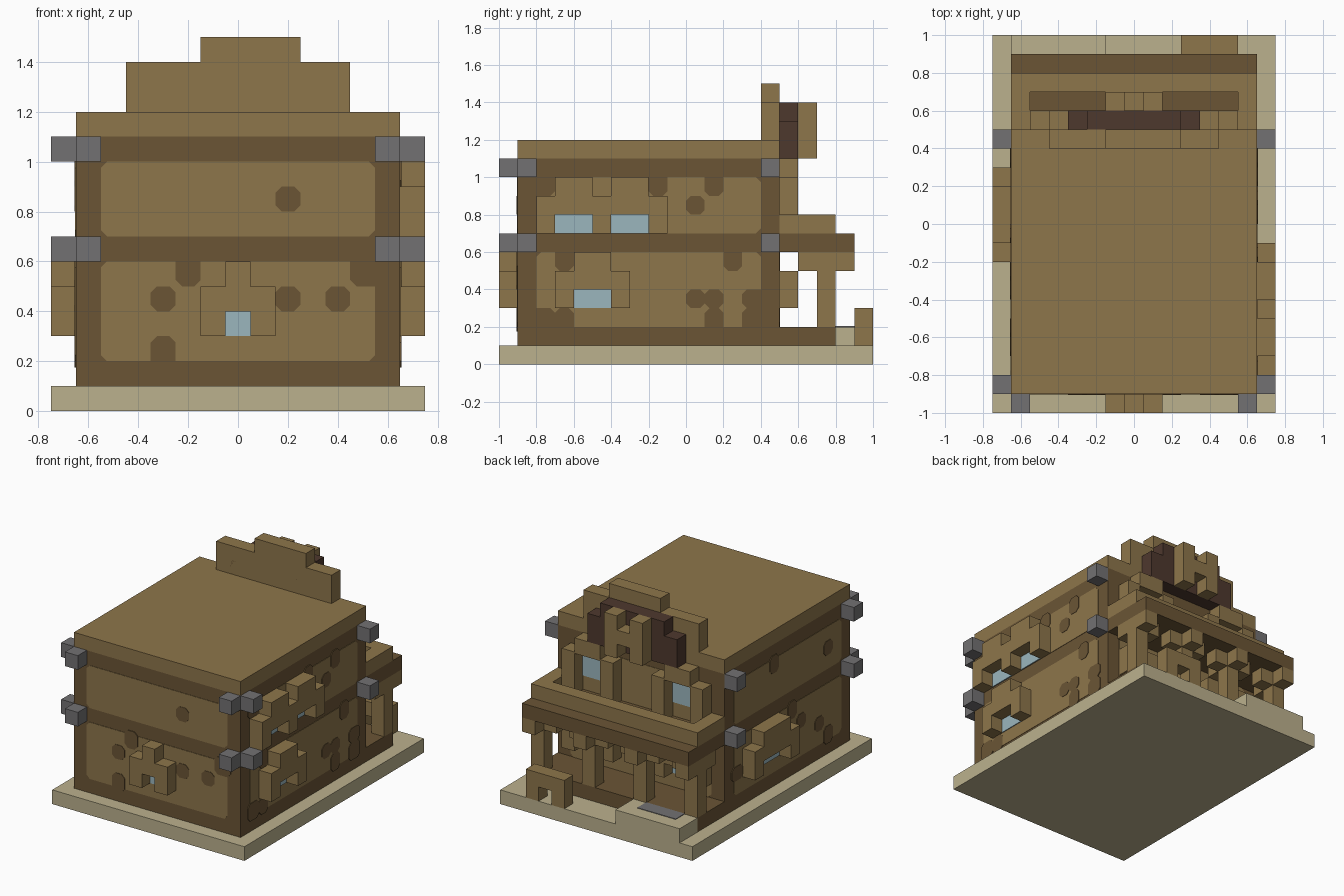
import bpy, bmesh
from mathutils import Vector

cube = bpy.data.objects.get("Cube")
if cube:
    bpy.data.objects.remove(cube)


def material(name, rgb):
    m = bpy.data.materials.new(name)
    m.use_nodes = True
    m.diffuse_color = (*rgb, 1)
    m.node_tree.nodes["Principled BSDF"].inputs["Base Color"].default_value = (*rgb, 1)
    return m


LIGHT = material("light wood", (.27, .18, .07))
DARK = material("dark wood", (.147, .091, .036))
SAND = material("sand", (.5, .44, .27))
GREY = material("grey metal", (.17, .165, .17))
GLASS = material("pale glass", (.33, .47, .515))
SIGN = material("sign brown", (.076, .04, .027))

# Each wall maps (along, outward, up) to model space
WALLS = {
    "front": lambda u, d, v: (u, -.9 - d, v),
    "back": lambda u, d, v: (u, .5 + d, v),
    "right": lambda u, d, v: (.65 + d, u, v),
    "left": lambda u, d, v: (-.65 - d, u, v),
}


def prism(name, wall, outline, d0, d1, mat):
    """Extrude an outline in the wall plane from depth d0 to d1."""
    pts = [p for i, p in enumerate(outline) if p != outline[i - 1]]
    bm = bmesh.new()
    at = WALLS[wall]
    base = bm.faces.new([bm.verts.new(at(u, d0, v)) for u, v in pts])
    shift = Vector(at(0, d1, 0)) - Vector(at(0, d0, 0))
    new = bmesh.ops.extrude_face_region(bm, geom=[base], use_keep_orig=True)["geom"]
    bmesh.ops.translate(bm, vec=shift, verts=[g for g in new if isinstance(g, bmesh.types.BMVert)])
    bmesh.ops.recalc_face_normals(bm, faces=bm.faces)
    me = bpy.data.meshes.new(name)
    bm.to_mesh(me)
    bm.free()
    me.materials.append(mat)
    ob = bpy.data.objects.new(name, me)
    bpy.context.collection.objects.link(ob)
    return ob


def rect(u0, u1, v0, v1, c=0):
    if not c:
        return [(u0, v0), (u1, v0), (u1, v1), (u0, v1)]
    return [(u0 + c, v0), (u1 - c, v0), (u1, v0 + c), (u1, v1 - c),
            (u1 - c, v1), (u0 + c, v1), (u0, v1 - c), (u0, v0 + c)]


def box(name, x, y, z, mat):
    return prism(name, "back", rect(*x, *z), y[0] - .5, y[1] - .5, mat)


def panel(wall, u0, u1, v0, v1, spots):
    """Light infill with dark rounded spots; spots on the rim join the frame."""
    prism(wall + "_wall_panel", wall, rect(u0, u1, v0, v1, .025), 0, .003, LIGHT)
    for u, v in spots:
        a, b, c, d = u, u + .1, v, v + .1
        a -= .025 * (a < u0 + .01)
        b += .025 * (b > u1 - .01)
        c -= .025 * (c < v0 + .01)
        d += .025 * (d > v1 - .01)
        prism(wall + "_wall_spot", wall, rect(a, b, c, d, .025), 0, .006, DARK)


def arch(wall, u0, u1, gaps, z0, opening, shoulder, top, sill=None):
    """Raised window surround with glass in each gap."""
    pts = [(u0, z0)]
    for a, b in gaps:
        pts += [(a, z0), (a, opening), (b, opening), (b, z0)]
    pts += [(u1, z0), (u1, shoulder)]
    for a, b in reversed(gaps):
        pts += [(b, shoulder), (b, top), (a, top), (a, shoulder)]
    pts += [(u0, shoulder)]
    prism(wall + "_window_surround", wall, pts, 0, .1, LIGHT)
    for a, b in gaps:
        prism(wall + "_window_glass", wall, rect(a, b, sill or z0, opening), 0, .009, GLASS)


# Ground, body and roof
box("ground", (-.75, .75), (-1, 1), (0, .1), SAND)
box("body", (-.65, .65), (-.9, .5), (.1, 1.1), DARK)
box("roof", (-.65, .65), (-.9, .5), (1.1, 1.2), LIGHT)
prism("parapet", "back", [(-.45, 1.2), (.45, 1.2), (.45, 1.4), (.25, 1.4), (.25, 1.5),
                          (-.15, 1.5), (-.15, 1.4), (-.45, 1.4)], -.1, 0, LIGHT)
for u in (-.35, .15):
    prism("parapet_spot", "front", rect(u, u + .1, 1.19, 1.3, .025), -1.306, -1.3, DARK)

# Wall panels
panel("front", -.55, .55, .2, .6, [(-.25, .5), (-.35, .4), (.15, .4), (.35, .4), (.45, .5), (-.35, .2)])
panel("front", -.55, .55, .7, 1, [(.15, .8)])
panel("right", -.8, .4, .2, .6, [(-.7, .5), (.2, .5), (0, .3), (.1, .3), (.1, .2), (.3, .2), (.3, .3),
                                 (-.8, .2), (-.7, .2)])
panel("right", -.8, .4, .7, 1, [(-.8, .9), (-.2, .9), (.1, .9), (0, .8)])
panel("left", -.8, .4, .2, .6, [(-.3, .5), (-.4, .4), (.3, .3), (-.6, .3), (-.7, .2)])
panel("left", -.8, .4, .7, 1, [(-.7, .8), (-.1, .9)])
panel("back", -.55, .55, .2, .6, [])
panel("back", -.55, .55, .7, 1, [])

# Windows
arch("front", -.15, .15, [(-.05, .05)], .3, .4, .5, .6)
arch("right", -.7, -.3, [(-.6, -.4)], .3, .4, .5, .6)
arch("right", -.8, -.1, [(-.7, -.5), (-.4, -.2)], .7, .8, .9, 1)
arch("left", -.2, .3, [(-.1, .2)], .3, .4, .5, .6)
for s in (-.35, .35):
    arch("back", s - .2, s + .2, [(s - .1, s + .1)], .3, .4, .5, .5)
    arch("back", s - .2, s + .2, [(s - .1, s + .1)], .7, .99, 1, 1.1, .8)

# Beam-end lamps
for z in ((.6, .7), (1, 1.1)):
    for s in (-1, 1):
        outer = sorted((s * .65, s * .75))
        box("front_lamp", sorted((s * .55, s * .65)), (-1, -.9), z, GREY)
        box("side_lamp", outer, (-.9, -.8), z, GREY)
        box("rear_lamp", outer, (.4, .5), z, GREY)

# Porch with columns and brackets
box("porch_floor", (-.65, .65), (.5, .8), (.1, .2), DARK)
box("step", (-.65, -.15), (.8, 1), (.1, .2), SAND)
box("door_mat", (-.55, -.25), (.8, .9), (.2, .204), GREY)
for x in (-.6, -.2, .2, .6):
    box("porch_column", (x - .05, x + .05), (.7, .8), (.2, .6), LIGHT)
    box("column_bracket", (x - .05, x + .05), (.6, .7), (.5, .6), LIGHT)
    box("column_bracket", (x - .05, x + .05), (.8, .9), (.5, .6), LIGHT)
    for side in (-.1, .1):
        if abs(x + side) < .6:
            box("side_bracket", (x + side - .05, x + side + .05), (.7, .8), (.5, .6), LIGHT)
prism("bench", "back", [(.25, .1), (.35, .1), (.35, .2), (.45, .2), (.45, .1), (.55, .1),
                        (.55, .3), (.25, .3)], .4, .5, LIGHT)

# Balcony
box("canopy", (-.65, .65), (.5, .9), (.6, .7), DARK)
box("balcony_rail", (-.65, .65), (.7, .8), (.7, .8), LIGHT)
for s in (-.6, .6):
    box("balcony_side_rail", (s - .05, s + .05), (.5, .7), (.7, .8), LIGHT)

# Sign board with raised ornament
prism("sign_board", "back", [(-.35, 1.1), (.35, 1.1), (.35, 1.3), (.25, 1.3), (.25, 1.4),
                             (-.25, 1.4), (-.25, 1.3), (-.35, 1.3)], 0, .1, SIGN)
for s in (-.1, .1):
    box("sign_ornament_post", (s - .05, s + .05), (.6, .7), (1.1, 1.4), LIGHT)
box("sign_ornament_bar", (-.05, .05), (.6, .7), (1.2, 1.3), LIGHT)
